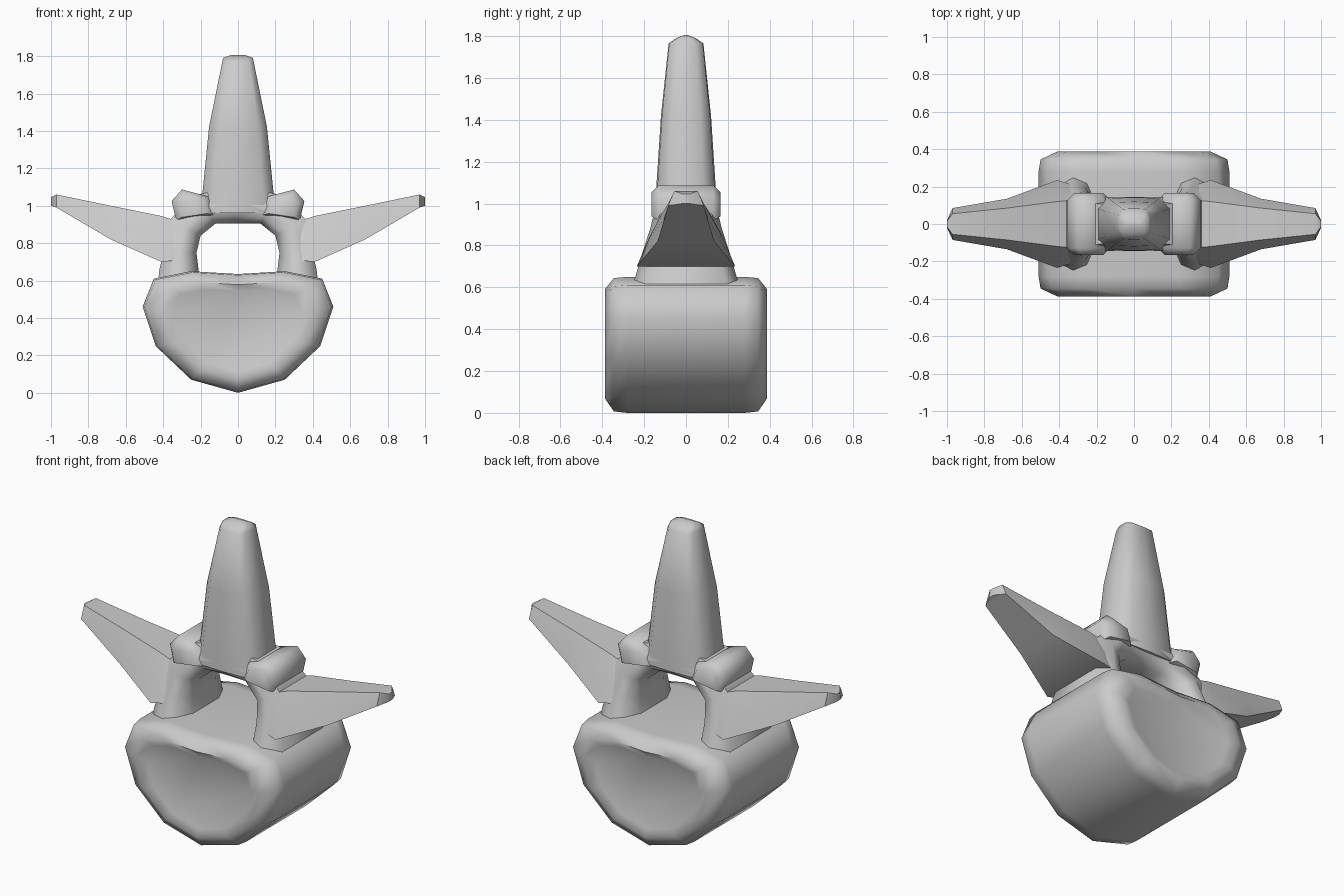
import bpy, bmesh, math
from mathutils import Vector

cube = bpy.data.objects.get("Cube")
if cube:
    bpy.data.objects.remove(cube, do_unlink=True)

bone = bpy.data.materials.new("bone_grey")
bone.use_nodes = True
colour = (0.6, 0.6, 0.6, 1)
bone.diffuse_color = colour
bone.node_tree.nodes["Principled BSDF"].inputs["Base Color"].default_value = colour


def loft(name, rings, angle=60):
    """Skin a row of closed rings, cap both ends and shade smoothly."""
    bm = bmesh.new()
    rows = [[bm.verts.new(p) for p in ring] for ring in rings]
    n = len(rows[0])
    for a, b in zip(rows, rows[1:]):
        for i in range(n):
            j = (i + 1) % n
            bm.faces.new((a[i], a[j], b[j], b[i]))
    bm.faces.new(rows[0])
    bm.faces.new(rows[-1])
    bmesh.ops.recalc_face_normals(bm, faces=bm.faces)
    mesh = bpy.data.meshes.new(name)
    bm.to_mesh(mesh)
    bm.free()
    mesh.materials.append(bone)
    obj = bpy.data.objects.new(name, mesh)
    bpy.context.collection.objects.link(obj)
    bpy.ops.object.select_all(action='DESELECT')
    obj.select_set(True)
    bpy.context.view_layer.objects.active = obj
    bpy.ops.object.shade_smooth_by_angle(angle=math.radians(angle))
    return obj


# Vertebral body: heart-like profile along y, with rounded rims and dished ends
half = [(0.25, 0.07), (0.44, 0.25), (0.51, 0.46), (0.45, 0.61), (0.25, 0.65)]
profile = [(0, 0)] + half + [(0, 0.635)] + [(-x, z) for x, z in reversed(half)]


def body_ring(y, s):
    return [(x * s, y, 0.35 + (z - 0.35) * s) for x, z in profile]


steps = [(0.37, 0.68), (0.388, 0.8), (0.345, 0.98), (0.28, 1)]
loft("vertebral_body", [body_ring(-y, s) for y, s in steps]
     + [body_ring(y, s) for y, s in reversed(steps)])

# Neural arch: rounded section swept over the canal (inner x, z, outer x, z, depth)
stations = [(0.20, 0.58, 0.43, 0.57, 0.27), (0.21, 0.65, 0.42, 0.66, 0.24),
            (0.222, 0.75, 0.40, 0.74, 0.215), (0.2, 0.84, 0.37, 0.92, 0.17),
            (0.12, 0.905, 0.22, 1.06, 0.145), (0, 0.905, 0, 1.1, 0.14)]


def arch_ring(station, side):
    xi, zi, xo, zo, d = station
    inner, outer = Vector((xi * side, 0, zi)), Vector((xo * side, 0, zo))
    section = [(0, 0.5), (0.2, 0.9), (0.55, 1), (1, 0.75)]
    section += [(t, -w) for t, w in reversed(section)]
    return [inner.lerp(outer, t) + Vector((0, w * d, 0)) for t, w in section]


loft("neural_arch", [arch_ring(s, 1) for s in stations]
     + [arch_ring(s, -1) for s in reversed(stations[:-1])])

# Spinous process: tapering rounded square column with a ridged tip
column = [(0.96, 0.21, 0.14), (1.07, 0.19, 0.137), (1.42, 0.155, 0.115),
          (1.765, 0.085, 0.08), (1.79, 0.08, 0.045), (1.805, 0.04, 0.01)]
outline = [(1, 0.6), (0.7, 1), (0, 1.04), (-0.7, 1), (-1, 0.6),
           (-1, -0.6), (-0.7, -1), (0, -1.04), (0.7, -1), (1, -0.6)]
loft("spinous_process", [[(x * a, y * b, z) for x, y in outline] for z, a, b in column])

# Transverse processes: wing sections (x, bottom z, top z, bottom depth, top depth)
wing = [(0.30, 0.71, 0.91, 0.20, 0.13), (0.41, 0.70, 0.945, 0.235, 0.12),
        (0.68, 0.82, 1.0, 0.135, 0.085), (0.97, 0.99, 1.06, 0.085, 0.055),
        (1.0, 1.0, 1.045, 0.02, 0.015)]
# Articular processes: faceted knobs beside the spine
knob = [(0.13, 0.95), (0.16, 1.05), (0.30, 1.087), (0.355, 1.025), (0.33, 0.92)]
knob_steps = [(-0.165, 0.7), (-0.13, 1), (0.13, 1), (0.165, 0.7)]

for side, label in ((1, "left"), (-1, "right")):
    rings = []
    for x, zb, zt, db, dt in wing:
        zm, dm = zb + (zt - zb) * 0.55, (db + dt) * 0.5
        rings.append([(x * side, y, z) for y, z in
                      ((-db, zb), (db, zb), (dm, zm), (dt, zt), (-dt, zt), (-dm, zm))])
    loft(label + "_transverse_process", rings, 50)
    loft(label + "_articular_process",
         [[((0.24 + (x - 0.24) * s) * side, y, 0.98 + (z - 0.98) * s) for x, z in knob]
          for y, s in knob_steps])
